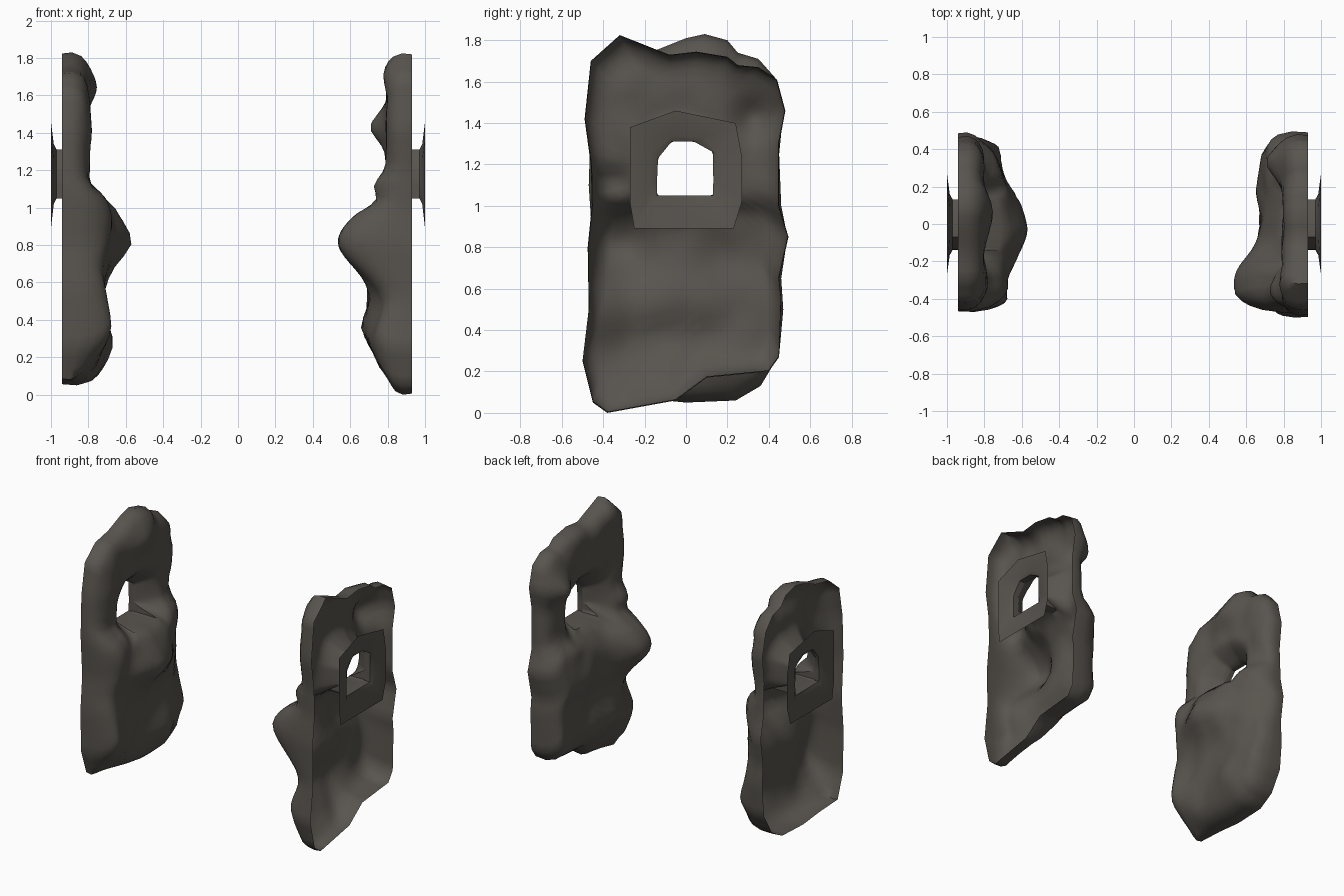
import bpy, bmesh, math
from mathutils import Vector, noise

if "Cube" in bpy.data.objects:
    bpy.data.objects.remove(bpy.data.objects["Cube"])

stone = bpy.data.materials.new("dark stone")
stone.diffuse_color = (0.098, 0.088, 0.076, 1)
stone.use_nodes = True
stone.node_tree.nodes["Principled BSDF"].inputs["Base Color"].default_value = stone.diffuse_color

CENTRE = Vector((0.0, 1.17))
# window opening and its flared outer rim, as (y, z) with matching corners
HOLE = [(-.14, 1.05), (.13, 1.05), (.132, 1.12), (.13, 1.26),
        (.04, 1.31), (-.07, 1.31), (-.135, 1.23), (-.14, 1.12)]
RIM = [(-.25, .89), (.23, .89), (.27, 1.02), (.27, 1.24),
       (.24, 1.40), (-.05, 1.46), (-.27, 1.38), (-.27, 1.01)]

# shell outlines as (y, z)
RIGHT_OUTLINE = [(-.38, 0), (-.45, .05), (-.5, .25), (-.47, .5), (-.475, .8), (-.455, 1.0),
                 (-.46, 1.2), (-.49, 1.42), (-.46, 1.7), (-.32, 1.825), (-.08, 1.73), (.05, 1.745),
                 (.2, 1.72), (.25, 1.68), (.35, 1.67), (.44, 1.61), (.48, 1.46), (.45, 1.3),
                 (.45, 1.0), (.495, .85), (.45, .65), (.46, .55), (.45, .27), (.4, .2),
                 (.1, .17), (-.05, .06)]
LEFT_OUTLINE = [(-.4, .08), (-.46, .25), (-.47, .55), (-.45, .8), (-.47, 1.1), (-.46, 1.4),
                (-.42, 1.62), (-.3, 1.72), (-.15, 1.75), (0, 1.81), (.09, 1.83), (.2, 1.8),
                (.25, 1.74), (.35, 1.71), (.43, 1.62), (.47, 1.45), (.45, 1.25), (.46, 1.0),
                (.49, .85), (.46, .65), (.47, .5), (.45, .28), (.36, .13), (.24, .06),
                (0, .05), (-.2, .07)]

# bumps on the inner faces: y, z, height, spread y, spread z
RIGHT_BUMPS = [(-.33, .81, .18, .22, .18), (-.38, 1.12, .07, .1, .07), (.33, 1.43, .09, .1, .09),
               (-.1, .36, .05, .3, .1), (.2, .75, .05, .2, .18), (-.3, 1.7, .02, .12, .1),
               (-.47, .5, -.09, .15, .2), (-.2, .02, -.1, .5, .16)]
LEFT_BUMPS = [(-.02, .83, .15, .24, .15), (.05, 1.02, .035, .3, .08), (.2, .3, .05, .12, .13),
              (-.38, .38, .05, .1, .12), (.05, 1.64, .045, .15, .1), (-.36, 1.4, .02, .1, .2),
              (-.36, .95, .03, .1, .1), (.48, .8, -.1, .14, .3), (-.4, .06, -.11, .25, .14)]


def densify(points, step):
    """Split long outline edges so that the stone gets even columns."""
    out = []
    for i, p in enumerate(points):
        a, b = Vector(p), Vector(points[(i + 1) % len(points)])
        n = max(1, round((b - a).length / step))
        out += [a.lerp(b, k / n) for k in range(n)]
    return out


def ray_to_hole(direction):
    """Point where a ray from the centre meets the window outline."""
    for i, p in enumerate(HOLE):
        a, b = Vector(p) - CENTRE, Vector(HOLE[(i + 1) % len(HOLE)]) - CENTRE
        e = b - a
        den = direction.x * e.y - direction.y * e.x
        if abs(den) < 1e-9:
            continue
        t = (a.x * e.y - a.y * e.x) / den
        s = (a.x * direction.y - a.y * direction.x) / den
        if t > 0 and -1e-6 <= s <= 1 + 1e-6:
            return CENTRE + direction * t
    return CENTRE


def skin(name, rows):
    """Join closed loops of points into an open sheet."""
    bm = bmesh.new()
    vs = [[bm.verts.new(p) for p in row] for row in rows]
    n = len(rows[0])
    for a, b in zip(vs, vs[1:]):
        for i in range(n):
            j = (i + 1) % n
            bm.faces.new((a[i], a[j], b[j], b[i]))
    bmesh.ops.recalc_face_normals(bm, faces=bm.faces)
    mesh = bpy.data.meshes.new(name)
    bm.to_mesh(mesh)
    bm.free()
    mesh.materials.append(stone)
    obj = bpy.data.objects.new(name, mesh)
    bpy.context.collection.objects.link(obj)
    bpy.ops.object.select_all(action='DESELECT')
    obj.select_set(True)
    bpy.context.view_layer.objects.active = obj
    bpy.ops.object.shade_smooth_by_angle(angle=math.radians(50))
    return obj


def rock_shell(name, side, face_x, outline, bumps, ledge_z):
    """Hollow rock relief, open on its outer side, with a window through it."""
    def thickness(p):
        t = 0.135 + 0.085 / (1 + math.exp((p.y - ledge_z) / 0.018))
        for y, z, h, sy, sz in bumps:
            t += h * math.exp(-((p.x - y) / sy) ** 2 - ((p.y - z) / sz) ** 2)
        return max(0.06, t + 0.02 * noise.noise(Vector((p.x * 6, p.y * 6, side * 3))))

    columns = []
    radius = 0.13
    for out in densify(outline, 0.055):
        hole = ray_to_hole((out - CENTRE).normalized())
        length = (out - hole).length
        # the window is splayed at its sides and top, with a square sill
        sill = max(0, min(1, (1.12 - hole.y) / 0.07))
        start = 0.05 + 0.8 * sill
        col = [(hole, 0)]
        # relief from the window towards the edge, then a rounded edge
        inner = [(length - radius) * k / 14 for k in range(15)]
        inner += [length - e for e in (.085, .05, .02, 0)]
        for d in inner:
            p = hole.lerp(out, d / length)
            e = min(1, (length - d) / radius)
            f = 0.38 + 0.62 * math.sqrt(1 - (1 - e) ** 2)
            g = min(1, d / 0.15)
            f *= start + (1 - start) * math.sin(g * math.pi / 2)
            col.append((p, f * thickness(p)))
        # straight side wall down to the open outer rim
        col.append((hole.lerp(out, 1 - 0.006 / length), 0))
        columns.append([(side * (face_x - d), p.x, p.y) for p, d in col])
    return skin(name, list(zip(*columns)))


def window_flare(name, side, face_x):
    rows = []
    for x, f in ((face_x, 0), (.97, 0), (.985, .2), (1.0, 1)):
        rows.append([(side * x, *Vector(h).lerp(Vector(r), f)) for h, r in zip(HOLE, RIM)])
    return skin(name, rows)


# right and left rock shells, each with a flared window on the outer side
rock_shell("right_rock_shell", 1, 0.93, RIGHT_OUTLINE, RIGHT_BUMPS, 1.0)
rock_shell("left_rock_shell", -1, 0.94, LEFT_OUTLINE, LEFT_BUMPS, 1.1)
window_flare("right_window_flare", 1, 0.93)
window_flare("left_window_flare", -1, 0.94)
